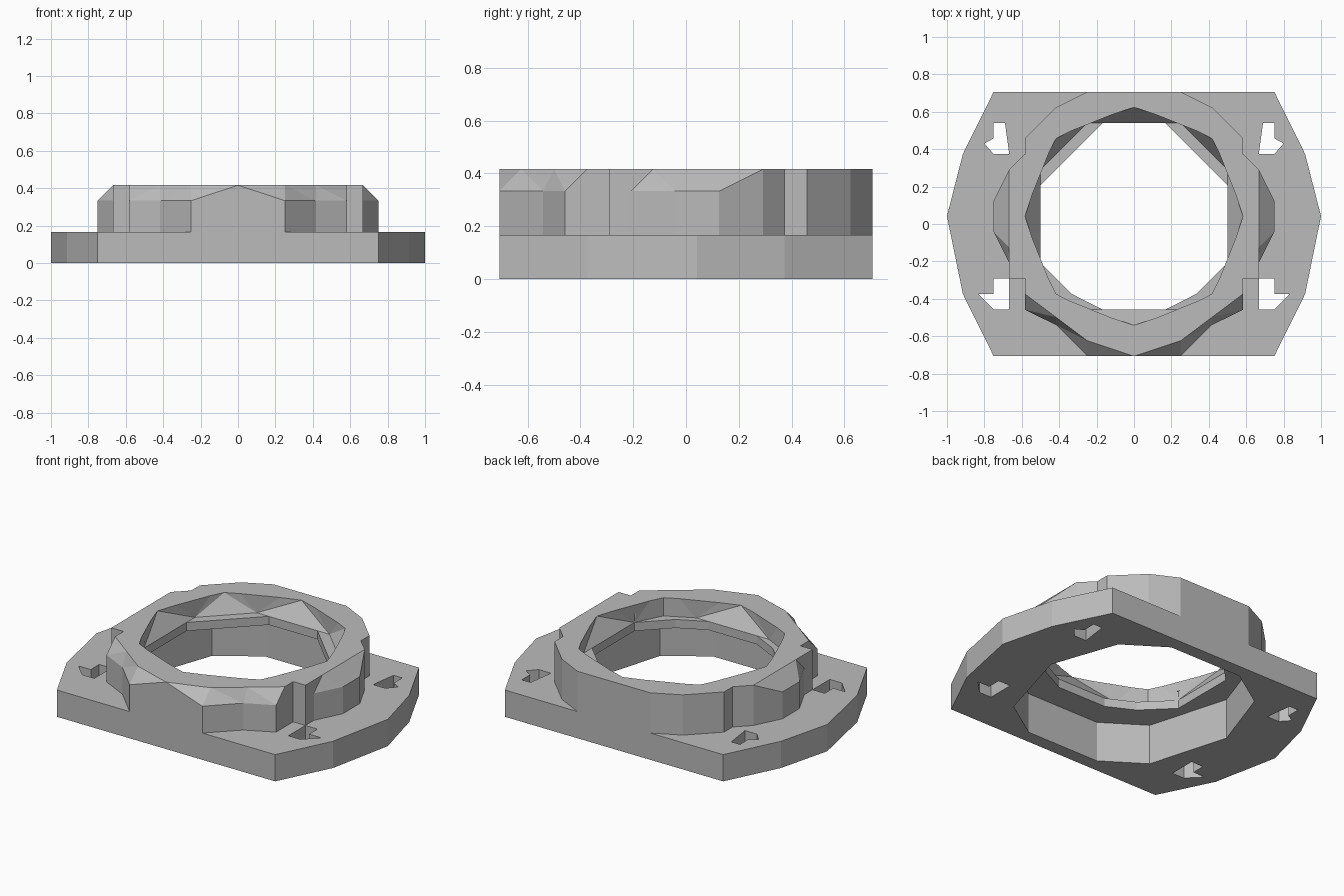
import bpy
import bmesh

cube = bpy.data.objects.get("Cube")
if cube:
    bpy.data.objects.remove(cube, do_unlink=True)

PLATE, LEDGE, SHOULDER, TOP = 0.166, 0.25, 0.333, 0.416

gray = bpy.data.materials.new("warm_gray")
gray.use_nodes = True
gray.diffuse_color = (0.5, 0.5, 0.5, 1)
gray.node_tree.nodes["Principled BSDF"].inputs["Base Color"].default_value = (0.5, 0.5, 0.5, 1)


def add_object(name, bm):
    bmesh.ops.recalc_face_normals(bm, faces=bm.faces)
    mesh = bpy.data.meshes.new(name)
    bm.to_mesh(mesh)
    bm.free()
    mesh.materials.append(gray)
    obj = bpy.data.objects.new(name, mesh)
    bpy.context.collection.objects.link(obj)
    return obj


def mirrored(half):
    """Close a right-hand outline, listed front to back, across x = 0."""
    return half + [(-p[0], *p[1:]) for p in reversed(half) if p[0] > 0]


def loft(name, loops):
    """Skin matching closed loops of 3D points and cap both ends."""
    bm = bmesh.new()
    rings = [[bm.verts.new(p) for p in loop] for loop in loops]
    n = len(rings[0])
    for a, b in zip(rings, rings[1:]):
        for i in range(n):
            bm.faces.new((a[i], a[(i + 1) % n], b[(i + 1) % n], b[i]))
    bm.faces.new(rings[0])
    bm.faces.new(rings[-1])
    bmesh.ops.remove_doubles(bm, verts=bm.verts, dist=0.0005)
    bmesh.ops.triangulate(bm, faces=[f for f in bm.faces if len(f.verts) == 4])
    return add_object(name, bm)


def prism(name, outline, z0, z1):
    return loft(name, [[(x, y, z) for x, y in outline] for z in (z0, z1)])


def cut(target, cutters):
    for cutter in cutters:
        mod = target.modifiers.new(cutter.name, "BOOLEAN")
        mod.operation, mod.solver, mod.object = "DIFFERENCE", "EXACT", cutter


# Flange plate with bulging sides
plate = prism("flange_plate", mirrored([
    (0.75, -0.707), (0.915, -0.374), (1, 0.042), (0.915, 0.374), (0.75, 0.707)]), 0, PLATE)

# Collar: foot position, height of the wall, and shift of the top edge
collar_half = [
    (0, -0.707, TOP, 0, 0), (0.25, -0.707, SHOULDER, 0, 0.083),
    (0.416, -0.541, SHOULDER, 0, 0.042), (0.583, -0.458, SHOULDER, 0, 0.084),
    (0.583, -0.291, TOP, 0, 0), (0.667, -0.291, TOP, 0, 0),
    (0.667, -0.208, SHOULDER, 0, 0.083), (0.75, -0.042, SHOULDER, -0.083, 0),
    (0.75, 0.125, SHOULDER, -0.083, 0), (0.667, 0.291, TOP, 0, 0),
    (0.583, 0.374, TOP, 0, 0), (0.583, 0.458, TOP, 0, 0),
    (0.416, 0.624, TOP, 0, 0), (0.25, 0.707, TOP, 0, 0)]
foot = mirrored([(x, y, PLATE) for x, y, z, dx, dy in collar_half])
wall = mirrored([(x, y, z) for x, y, z, dx, dy in collar_half])
rim = mirrored([(x + dx, y + dy, TOP) for x, y, z, dx, dy in collar_half])
collar = loft("collar", [foot, wall, rim])

# Wide counterbore from below
counterbore = prism("counterbore_cutter", mirrored([
    (0.25, -0.624), (0.5, -0.458), (0.645, 0.042), (0.5, 0.458), (0.25, 0.624)]), -0.1, LEDGE)

# Narrow bore through the inner lip
bore = prism("bore_cutter", mirrored([
    (0.167, -0.458), (0.333, -0.374), (0.5, -0.208), (0.5, 0.208), (0.167, 0.541)]), 0.2, 0.36)

# Tapered recess in the rim
mouth = mirrored([(0, -0.541), (0.416, -0.374), (0.583, 0.042), (0.416, 0.458), (0, 0.624)])
throat = mirrored([(0.25, -0.458), (0.416, -0.374), (0.5, -0.208),
                   (0.5, 0.291), (0.416, 0.374), (0.25, 0.541)])
bm = bmesh.new()
for outline, z in ((throat, SHOULDER - 0.03), (mouth, TOP), (mouth, TOP + 0.1)):
    for x, y in outline:
        bm.verts.new((x, y, z))
hull = bmesh.ops.convex_hull(bm, input=bm.verts)
bmesh.ops.delete(bm, geom=[v for v in hull["geom_interior"] if isinstance(v, bmesh.types.BMVert)],
                 context="VERTS")
recess = add_object("recess_cutter", bm)

# Bolt holes, one pair at the front and one at the back
front_hole = [(0.667, -0.291), (0.75, -0.291), (0.75, -0.374),
              (0.833, -0.374), (0.75, -0.458), (0.667, -0.458)]
back_hole = [(0.69, 0.541), (0.75, 0.541), (0.75, 0.458),
             (0.8, 0.43), (0.75, 0.374), (0.667, 0.374)]
holes = []
for label, outline in (("front", front_hole), ("back", back_hole)):
    for side, s in (("left", 1), ("right", -1)):
        holes.append(prism(f"{label}_{side}_hole_cutter", [(s * x, y) for x, y in outline], -0.1, 0.3))

cut(plate, [counterbore] + holes)
cut(collar, [counterbore, bore, recess])

# Bake the cuts and remove the cutters
bpy.context.view_layer.update()
graph = bpy.context.evaluated_depsgraph_get()
for part in (plate, collar):
    baked = bpy.data.meshes.new_from_object(part.evaluated_get(graph))
    part.modifiers.clear()
    part.data = baked
for cutter in [counterbore, bore, recess] + holes:
    bpy.data.objects.remove(cutter, do_unlink=True)
